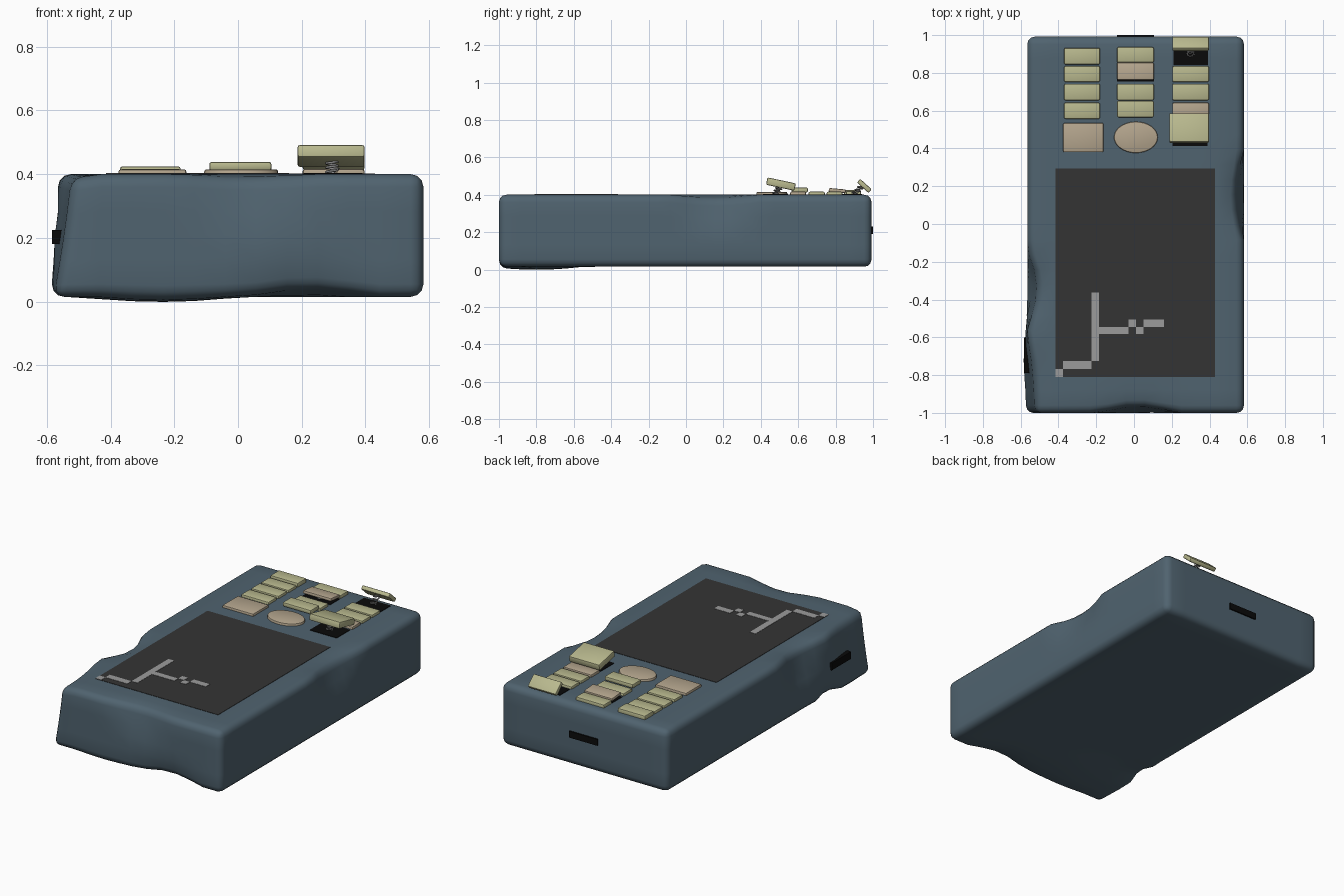
import bpy, bmesh, math
from mathutils import Vector, Matrix

if "Cube" in bpy.data.objects:
    bpy.data.objects.remove(bpy.data.objects["Cube"])


def material(name, r, g, b):
    m = bpy.data.materials.new(name)
    m.diffuse_color = (r, g, b, 1)
    m.use_nodes = True
    m.node_tree.nodes["Principled BSDF"].inputs["Base Color"].default_value = m.diffuse_color
    return m


SHELL = material("shell", 0.08, 0.125, 0.16)
GLASS = material("glass", 0.034, 0.034, 0.034)
PIXEL = material("pixel", 0.33, 0.33, 0.33)
GREEN = material("green", 0.48, 0.48, 0.27)
TAN = material("tan", 0.46, 0.38, 0.27)
BLACK = material("black", 0.003, 0.003, 0.003)
STEEL = material("steel", 0.25, 0.25, 0.25)


def finish(bm, name, mat, smooth=True):
    me = bpy.data.meshes.new(name)
    bm.to_mesh(me)
    bm.free()
    ob = bpy.data.objects.new(name, me)
    bpy.context.collection.objects.link(ob)
    me.materials.append(mat)
    if smooth:
        bpy.ops.object.select_all(action='DESELECT')
        ob.select_set(True)
        bpy.context.view_layer.objects.active = ob
        bpy.ops.object.shade_smooth_by_angle(angle=math.radians(35))
    return ob


def cube(lo, hi):
    bm = bmesh.new()
    size = [b - a for a, b in zip(lo, hi)]
    mid = [(a + b) / 2 for a, b in zip(lo, hi)]
    bmesh.ops.create_cube(bm, size=1, matrix=Matrix.Translation(mid) @ Matrix.Diagonal((*size, 1)))
    return bm


def box(name, x0, x1, y0, y1, z0, z1, mat):
    return finish(cube((x0, y0, z0), (x1, y1, z1)), name, mat, False)


def key(name, x0, x1, y0, y1, z0, z1, mat, tilt=0):
    # Bevelled key cap; z range is before tilting about its own centre
    bm = cube((x0, y0, z0), (x1, y1, z1))
    bmesh.ops.bevel(bm, geom=bm.edges[:], offset=0.007, segments=2, profile=0.5, affect='EDGES')
    mid = Vector(((x0 + x1) / 2, (y0 + y1) / 2, (z0 + z1) / 2))
    bmesh.ops.rotate(bm, verts=bm.verts, cent=mid, matrix=Matrix.Rotation(math.radians(tilt), 3, 'X'))
    return finish(bm, name, mat)


def spring(name, x, y, z0, z1, r, lean):
    # Bent coil under a loose key
    cu = bpy.data.curves.new(name, 'CURVE')
    cu.dimensions = '3D'
    cu.bevel_depth = 0.004
    cu.bevel_resolution = 1
    sp = cu.splines.new('POLY')
    n = 36
    sp.points.add(n - 1)
    for i, p in enumerate(sp.points):
        t = i / (n - 1)
        a = t * math.tau * 3
        p.co = (x + r * math.cos(a), y + r * math.sin(a) + lean * t, z0 + (z1 - z0) * t, 1)
    ob = bpy.data.objects.new(name, cu)
    bpy.context.collection.objects.link(ob)
    cu.materials.append(STEEL)


# Battered case: bevelled block sliced into loops, then dented
lo, hi = (-0.565, -1.0, 0.015), (0.582, 0.992, 0.4)
bm = cube(lo, hi)
bmesh.ops.bevel(bm, geom=bm.edges[:], offset=0.04, segments=3, profile=0.5, affect='EDGES')
for axis, cuts in ((0, 11), (1, 24), (2, 4)):
    no = Vector((0, 0, 0))
    no[axis] = 1
    a, b = lo[axis] + 0.04, hi[axis] - 0.04
    for i in range(1, cuts):
        bmesh.ops.bisect_plane(bm, geom=bm.verts[:] + bm.edges[:] + bm.faces[:],
                               plane_co=no * (a + (b - a) * i / cuts), plane_no=no)
# centre, reach, push
dents = [
    ((-0.57, -0.34, 0.40), (0.12, 0.20, 0.25), (0.05, 0, -0.02)),
    ((-0.57, -0.95, 0.40), (0.12, 0.35, 0.42), (0.04, 0, -0.01)),
    ((-0.57, -0.85, 0.00), (0.20, 0.40, 0.40), (-0.022, 0, 0)),
    ((-0.24, -0.80, 0.00), (0.25, 0.25, 0.20), (0, 0, -0.016)),
    ((0.58, 0.15, 0.40), (0.08, 0.24, 0.20), (-0.04, 0, -0.02)),
    ((0.02, -1.00, 0.40), (0.20, 0.10, 0.20), (0, 0.035, -0.01)),
    ((0.22, -1.00, 0.00), (0.20, 0.14, 0.15), (0, 0.02, 0.025)),
    ((-0.57, -0.60, 0.00), (0.10, 0.12, 0.12), (0.02, 0, 0.02)),
]
for v in bm.verts:
    start = v.co.copy()
    for c, r, push in dents:
        d2 = sum(((start[i] - c[i]) / r[i]) ** 2 for i in range(3))
        if d2 < 1:
            v.co += Vector(push) * (1 - d2)
finish(bm, "case", SHELL)

# Screen and lit segments
box("screen", -0.415, 0.43, -0.81, 0.293, 0.385, 0.402, GLASS)
for i, (x0, x1, y0, y1) in enumerate([
        (-0.225, -0.185, -0.725, -0.363), (-0.375, -0.225, -0.767, -0.725),
        (-0.415, -0.375, -0.81, -0.767), (-0.185, -0.03, -0.583, -0.545),
        (-0.03, 0.01, -0.545, -0.505), (0.01, 0.05, -0.583, -0.545),
        (0.05, 0.16, -0.545, -0.505)]):
    box(f"screen_segment_{i}", x0, x1, y0, y1, 0.395, 0.4035, PIXEL)

# Port slots on the back and left walls
box("back_slot", -0.09, 0.105, 0.96, 1.0, 0.19, 0.23, BLACK)
box("left_slot", -0.583, -0.54, -0.79, -0.60, 0.18, 0.225, BLACK)

# Sockets exposed by loose keys
box("socket_back", 0.21, 0.393, 0.843, 0.94, 0.39, 0.403, BLACK)
box("socket_middle", -0.09, 0.105, 0.755, 0.85, 0.39, 0.403, BLACK)
box("socket_front", 0.205, 0.39, 0.413, 0.545, 0.39, 0.403, BLACK)

# Seated number keys
L, M, R = (-0.37, -0.18), (-0.09, 0.105), (0.203, 0.397)
rows = [(0.845, 0.932), (0.752, 0.836), (0.655, 0.742), (0.557, 0.642)]
for i, (y0, y1) in enumerate(rows):
    key(f"left_key_{i}", *L, y0, y1, 0.39, 0.424 if i == 0 else 0.416, GREEN)
key("middle_key_0", *M, 0.855, 0.936, 0.39, 0.42, GREEN)
key("middle_key_2", *M, *rows[2], 0.39, 0.416, GREEN)
key("middle_key_3", *M, 0.565, 0.652, 0.412, 0.438, GREEN)
key("right_key_1", *R, *rows[1], 0.39, 0.416, GREEN)
key("right_key_2", *R, *rows[2], 0.39, 0.416, GREEN)
key("right_key_3", *R, *rows[3], 0.39, 0.416, TAN)
key("menu_key", -0.375, -0.162, 0.38, 0.535, 0.39, 0.415, TAN)

# Loose and popped keys
key("middle_key_1", *M, 0.763, 0.855, 0.412, 0.432, TAN, -5)
key("popped_key", *R, 0.912, 0.995, 0.434, 0.460, GREEN, -42)
key("popped_large_key", 0.187, 0.397, 0.43, 0.585, 0.437, 0.477, GREEN, -12)
spring("back_spring", 0.30, 0.895, 0.40, 0.445, 0.018, 0.045)
spring("front_spring", 0.295, 0.475, 0.40, 0.44, 0.018, 0.025)
spring("middle_spring", 0.01, 0.80, 0.40, 0.415, 0.018, 0.0)

# Oval key
bm = bmesh.new()
bmesh.ops.create_cone(bm, cap_ends=True, segments=32, radius1=1, radius2=1, depth=1,
                      matrix=Matrix.Translation((0.01, 0.459, 0.4025)) @ Matrix.Diagonal((0.116, 0.083, 0.025, 1)))
rim = [e for e in bm.edges if all(v.co.z > 0.41 for v in e.verts)]
bmesh.ops.bevel(bm, geom=rim, offset=0.007, segments=2, profile=0.5, affect='EDGES')
finish(bm, "oval_key", TAN)
